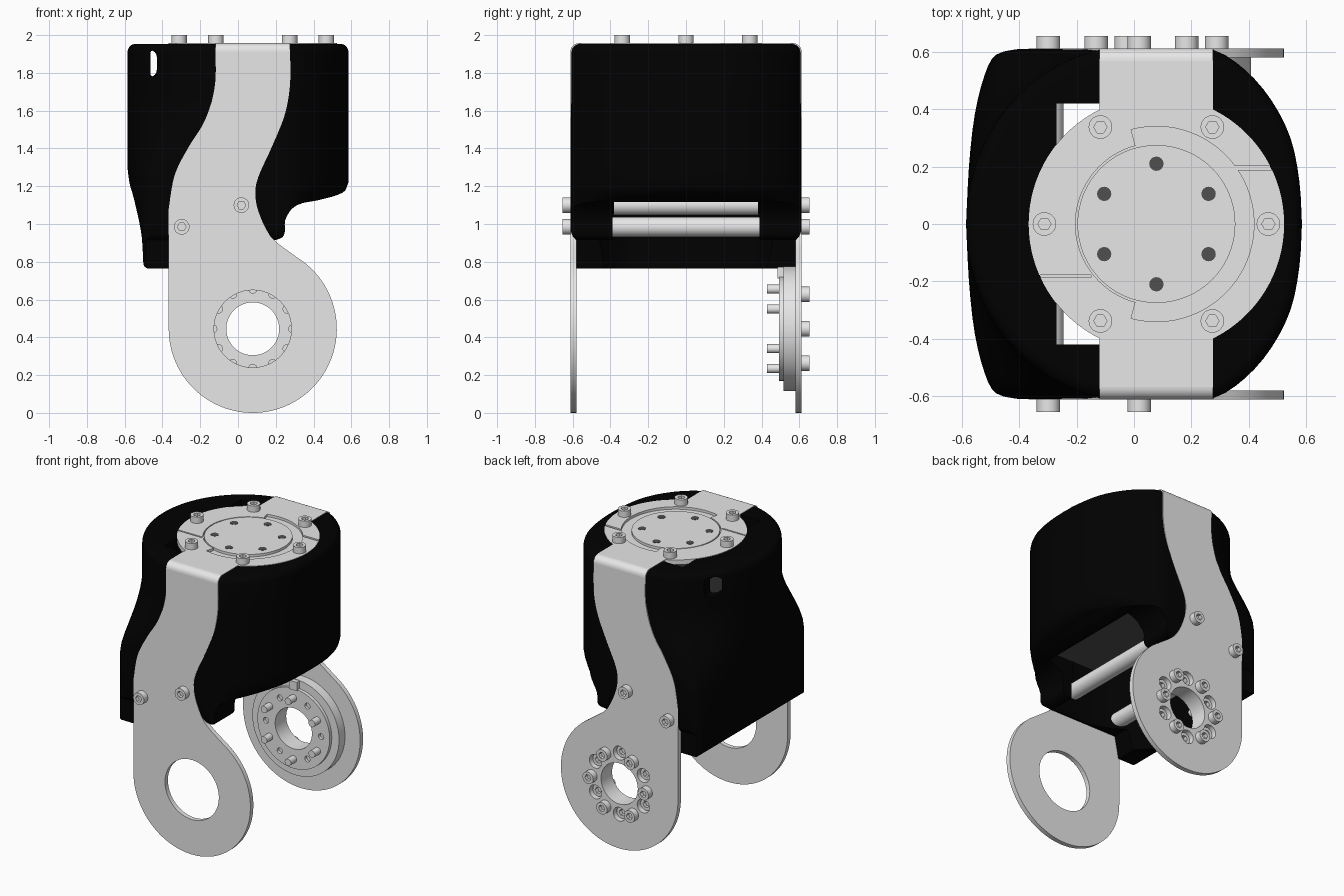
import bpy, bmesh
from math import cos, sin, radians, degrees, acos, pi
from mathutils import Vector

default_cube = bpy.data.objects.get("Cube")
if default_cube:
    bpy.data.objects.remove(default_cube, do_unlink=True)

AXIS_X = 0.078          # shared centre line of the hub and the top disc
HUB_Z = 0.445
DISC_R = 0.445
HALF_STRIP = 0.1975


def make_material(name, value, roughness):
    material = bpy.data.materials.new(name)
    material.use_nodes = True
    color = (value, value, value, 1)
    material.diffuse_color = color
    shader = next(n for n in material.node_tree.nodes if n.type == 'BSDF_PRINCIPLED')
    shader.inputs["Base Color"].default_value = color
    shader.inputs["Roughness"].default_value = roughness
    return material


metal = make_material("light_metal", 0.8, 0.5)
black = make_material("black_plastic", 0.0003, 0.6)
dark = make_material("dark_grey", 0.08, 0.6)


def loft(name, sections, material=None):
    """Join a stack of equal-length 3D outlines into a closed solid."""
    bm = bmesh.new()
    rows = [[bm.verts.new(p) for p in section] for section in sections]
    bm.faces.new(rows[0])
    bm.faces.new(rows[-1])
    for low, high in zip(rows, rows[1:]):
        for i in range(len(low)):
            bm.faces.new((low[i - 1], low[i], high[i], high[i - 1]))
    bmesh.ops.recalc_face_normals(bm, faces=bm.faces)
    mesh = bpy.data.meshes.new(name)
    bm.to_mesh(mesh)
    bm.free()
    if material:
        mesh.materials.append(material)
    obj = bpy.data.objects.new(name, mesh)
    bpy.context.collection.objects.link(obj)
    return obj


def prism(name, outline, axis, low, high, material=None):
    """Extrude a closed 2D outline along one axis."""
    place = {'x': lambda u, v, t: (t, u, v),
             'y': lambda u, v, t: (u, t, v),
             'z': lambda u, v, t: (u, v, t)}[axis]
    return loft(name, [[place(u, v, t) for u, v in outline] for t in (low, high)], material)


def combine(obj, tool, operation='DIFFERENCE'):
    """Apply a boolean and drop the tool object."""
    mod = obj.modifiers.new("boolean", 'BOOLEAN')
    mod.operation, mod.object, mod.solver = operation, tool, 'EXACT'
    graph = bpy.context.evaluated_depsgraph_get()
    mesh = bpy.data.meshes.new_from_object(obj.evaluated_get(graph))
    obj.modifiers.clear()
    obj.data = mesh
    bpy.data.objects.remove(tool, do_unlink=True)


def arc(u, v, radius, start, end, count=16):
    angles = [radians(start + (end - start) * i / count) for i in range(count + 1)]
    return [(u + radius * cos(a), v + radius * sin(a)) for a in angles]


def circle(u, v, radius, count=32):
    return arc(u, v, radius, 0, 360, count)[:-1]


def box(u0, u1, v0, v1):
    return [(u0, v0), (u1, v0), (u1, v1), (u0, v1)]


def smooth(points, steps=5):
    """Catmull-Rom curve through the points."""
    pts = [Vector(p) for p in [points[0]] + points + [points[-1]]]
    result = []
    for a, b, c, d in zip(pts, pts[1:], pts[2:], pts[3:]):
        for i in range(steps):
            t = i / steps
            p = b + (c - a) * t / 2 + (2 * a - 5 * b + 4 * c - d) * t * t / 2 \
                + (3 * b - a - 3 * c + d) * t ** 3 / 2
            result.append(tuple(p))
    return result + [points[-1]]


def ring(radius, start, u, v):
    """Six evenly spaced points."""
    return arc(u, v, radius, start, start + 300, 5)


# Side plates of the bracket
east, west = AXIS_X + HALF_STRIP, AXIS_X - HALF_STRIP
right_edge = smooth([(east, 1.912), (east, 1.74), (0.248, 1.58), (0.18, 1.41), (0.108, 1.25),
                     (0.092, 1.155), (0.114, 1.05), (0.177, 0.93), (0.292, 0.838)])
left_edge = smooth([(-0.367, 1.08), (-0.335, 1.26), (-0.26, 1.41), (-0.19, 1.52),
                    (-0.145, 1.63), (west, 1.76), (west, 1.912)])
plate_outline = right_edge + arc(AXIS_X, HUB_Z, DISC_R, 58, -180, 64) + left_edge
front_plate = prism("front_plate", plate_outline, 'y', -0.612, -0.58, metal)
combine(front_plate, prism("hole", circle(AXIS_X, HUB_Z, 0.205, 48), 'y', -0.7, -0.5))
back_plate = prism("back_plate", plate_outline, 'y', 0.58, 0.612, metal)
combine(back_plate, prism("hole", circle(AXIS_X, HUB_Z, 0.14, 48), 'y', 0.5, 0.7))

# Rounded bends between the side plates and the top
for side, name in ((-1, "front_bend"), (1, "back_bend")):
    outline = arc(0.567, 1.912, 0.045, 0, 90, 8) + arc(0.567, 1.912, 0.013, 90, 0, 8)
    prism(name, [(side * u, v) for u, v in outline], 'x', west, east, metal)

# Top disc with its strip
lean = degrees(acos(HALF_STRIP / DISC_R))
top_plate = prism("top_plate", arc(AXIS_X, 0, DISC_R, -lean, lean, 32)
                  + [(east, 0.567), (west, 0.567)]
                  + arc(AXIS_X, 0, DISC_R, 180 - lean, 180 + lean, 32)
                  + [(west, -0.567), (east, -0.567)], 'z', 1.925, 1.957, metal)
# Grooves in the top disc
groove = arc(AXIS_X, 0, 0.34, -105, 105, 48) + arc(AXIS_X, 0, 0.275, 105, -105, 48)
combine(top_plate, prism("groove", groove, 'z', 1.94, 2))
thin_ring = arc(AXIS_X, 0, 0.282, 100, 260, 40) + arc(AXIS_X, 0, 0.275, 260, 100, 40)
combine(top_plate, prism("groove", thin_ring, 'z', 1.94, 2))
for slit in (box(0.34, 0.6, 0.188, 0.204), box(-0.5, -0.15, -0.187, -0.177)):
    combine(top_plate, prism("slit", slit, 'z', 1.94, 2))
for u, v in ring(0.21, 30, AXIS_X, 0):
    prism("top_hole_mark", circle(u, v, 0.025, 16), 'z', 1.954, 1.959, dark)

# Black shell: round at the top, flaring to a flat left side lower down
right_half = smooth([(0.585, 0), (0.576, 0.15), (0.545, 0.3), (0.478, 0.432), (0.387, 0.537),
                     (0.28, 0.605), (0.15, 0.61)], 3)
flat_left = smooth([(-0.4, 0.61), (-0.48, 0.59), (-0.52, 0.52), (-0.555, 0.38),
                    (-0.575, 0.2), (-0.585, 0)], 3)
round_left = [(0.585 * u, 0.62 * v) for u, v in arc(0, 0, 1, 102, 180, len(flat_left) - 1)]


def plan(flare, tuck=0):
    """Outline at one height; tuck draws the right side in."""
    right = [(u - tuck * max(0, u - 0.28), v) for u, v in right_half]
    left = [tuple(Vector(r).lerp(Vector(f), flare)) for r, f in zip(round_left, flat_left)]
    half = right + left
    return half + [(u, -v) for u, v in half[-2:0:-1]]


sections = []
for inset, rise in arc(0, 0, 0.045, 90, 0, 6):
    scale = 1 - (0.045 - inset) / 0.6
    sections.append([(u * scale, v * scale, 1.909 + rise) for u, v in plan(0)])
for i in range(9):
    t = i / 8
    sections.append([(u, v, 1.7 - 0.48 * t) for u, v in plan(t * t * (3 - 2 * t))])
for height, tuck in ((1.18, 0.05), (1.15, 0.14), (1.12, 0.3), (0.6, 0.4)):
    sections.append([(u, v, height) for u, v in plan(1, tuck)])
shell = loft("shell", sections, black)

front_profile = ([(0.6, 2.1), (0.6, 1.25)]
                 + smooth([(0.587, 1.22), (0.575, 1.185), (0.53, 1.155), (0.42, 1.125), (0.34, 1.11),
                           (0.285, 1.08), (0.25, 1.02), (0.248, 0.96), (0.235, 0.93), (0.2, 0.915)], 3)
                 + [(-0.33, 0.915), (-0.36, 0.765)]
                 + smooth([(-0.48, 0.765), (-0.5, 0.785), (-0.505, 0.87), (-0.515, 0.97),
                           (-0.55, 1.13), (-0.575, 1.22), (-0.587, 1.32)], 3)
                 + [(-0.6, 1.4), (-0.6, 2.1)])
half_side = [(0.65, 2.1), (0.65, 1), (0.61, 0.96), (0.6, 0.935), (0.58, 0.915), (0.58, 0.7)]
side_profile = half_side + [(-u, v) for u, v in reversed(half_side)]
combine(shell, prism("profile", front_profile, 'y', -0.8, 0.8), 'INTERSECT')
combine(shell, prism("profile", side_profile, 'x', -0.8, 0.8), 'INTERSECT')

# Hollow inside, top opening, disc seat, side arch and cable slots
WALL_LEFT, WALL_RIGHT = -0.45, 0.18
cavity = [(max(WALL_LEFT, min(WALL_RIGHT, u * 0.93)), v * 0.93) for u, v in plan(0)]
upper = [p for p in cavity if WALL_LEFT < p[0] < WALL_RIGHT and p[1] > 0]
for limit in (WALL_LEFT, WALL_RIGHT):
    upper.append((limit, max(v for u, v in cavity if u == limit)))
upper.sort(reverse=True)
combine(shell, prism("cavity", upper + [(u, -v) for u, v in reversed(upper)], 'z', 0.5, 1.89))
combine(shell, prism("motor_pocket", box(0.1, 0.37, -0.38, 0.38), 'z', 1.0, 1.885))
combine(shell, prism("opening", box(-0.27, 0.17, -0.42, 0.42), 'z', 1.8, 2.1))
combine(shell, prism("seat", circle(AXIS_X, 0, 0.444, 64), 'z', 1.922, 2.1))
arch = arc(0.29, 1.015, 0.1, 0, 90, 8) + arc(-0.29, 1.015, 0.1, 90, 180, 8) \
    + [(-0.39, 0.8), (0.39, 0.8)]
combine(shell, prism("arch", arch, 'x', 0.15, 0.8))
for center, radius, low, high in ((-0.447, 0.017, -0.8, 0.05), (-0.465, 0.035, -0.1, 0.8)):
    slot = arc(center, 1.92 - radius, radius, 0, 180, 8) + arc(center, 1.78 + radius, radius, 180, 360, 8)
    combine(shell, prism("slot", slot, 'y', low, high))
prism("motor_body", box(-0.1, 0.365, -0.375, 0.375), 'z', 1.17, 1.9, dark)

# Hub on the inside of the back plate
hub = prism("hub_flange", circle(AXIS_X, HUB_Z, 0.33, 64), 'y', 0.515, 0.582, metal)
lip = prism("hub_lip", circle(AXIS_X, HUB_Z, 0.275, 64), 'y', 0.492, 0.516, metal)
prism("hub_tab", box(AXIS_X - 0.03, AXIS_X + 0.03, 0.712, 0.772), 'y', 0.485, 0.52, metal)
for part in (hub, lip):
    combine(part, prism("bore", circle(AXIS_X, HUB_Z, 0.14, 48), 'y', 0.4, 0.7))
for u, v in ring(0.21, 30, AXIS_X, HUB_Z):
    for part in (hub, back_plate):
        combine(part, prism("counterbore", circle(u, v, 0.047, 24), 'y', 0.53, 0.7))
    prism("hub_stud", circle(u, v, 0.024, 20), 'y', 0.43, 0.54, metal)
for u, v in ring(0.21, 0, AXIS_X, HUB_Z):
    combine(lip, prism("hole", circle(u, v, 0.02, 16), 'y', 0.4, 0.512))

# Socket-head screw, shared by every fastener
screw = prism("top_screw", circle(0, 0, 0.041, 28), 'z', -0.01, 0.044, metal)
combine(screw, prism("socket", circle(0, 0, 0.023, 6), 'z', 0.018, 0.1))
screw_mesh = screw.data
bpy.data.objects.remove(screw, do_unlink=True)


def add_screw(name, location, tilt=0):
    obj = bpy.data.objects.new(name, screw_mesh)
    obj.location = location
    obj.rotation_euler.x = tilt
    bpy.context.collection.objects.link(obj)


for u, v in ring(0.39, 0, AXIS_X, 0):
    add_screw("top_screw", (u, v, 1.956))
for u, v in ring(0.21, 0, AXIS_X, HUB_Z):
    add_screw("hub_screw", (u, 0.611, v), -pi / 2)
for u, v in ring(0.21, 30, AXIS_X, HUB_Z):
    add_screw("sunk_hub_screw", (u, 0.539, v), -pi / 2)

# Cross bars with a screw at each end
for u, v in ((0.018, 1.1), (-0.298, 0.985)):
    prism("cross_bar", circle(u, v, 0.053), 'y', -0.582, 0.582, metal)
    add_screw("front_screw", (u, -0.611, v), pi / 2)
    add_screw("back_screw", (u, 0.611, v), -pi / 2)

# Smooth shading with sharp edges kept
bpy.ops.object.select_all(action='DESELECT')
for obj in bpy.context.collection.objects:
    if obj.type == 'MESH':
        obj.select_set(True)
        bpy.context.view_layer.objects.active = obj
bpy.ops.object.shade_smooth_by_angle(angle=radians(30))
